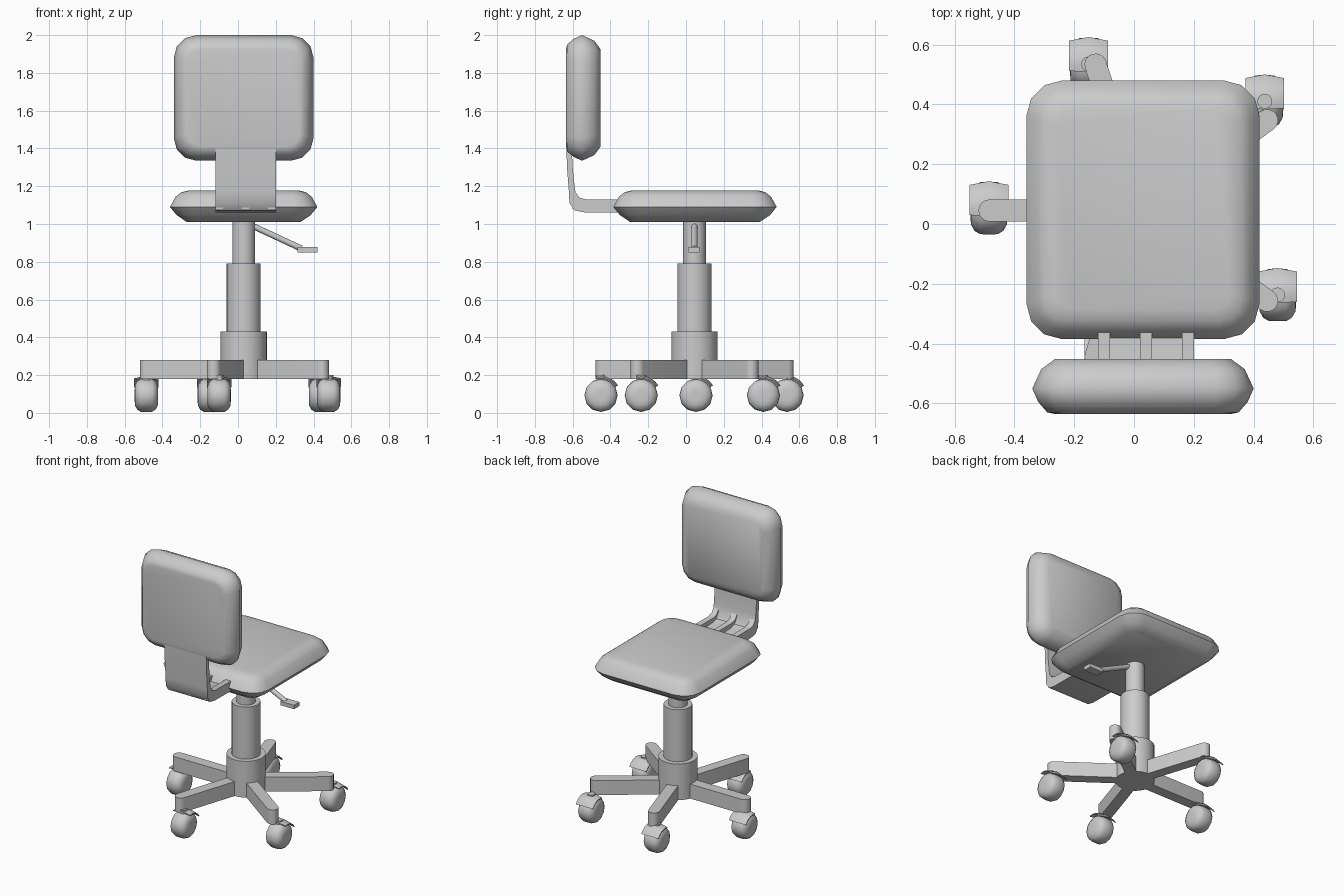
import bpy, bmesh
from math import sin, cos, pi, radians
from mathutils import Vector

if "Cube" in bpy.data.objects:
    bpy.data.objects.remove(bpy.data.objects["Cube"])

CX, CY = 0.03, 0.045          # column axis


def finish(name, bm, angle=40):
    bmesh.ops.recalc_face_normals(bm, faces=bm.faces[:])
    me = bpy.data.meshes.new(name)
    bm.to_mesh(me)
    bm.free()
    ob = bpy.data.objects.new(name, me)
    bpy.context.collection.objects.link(ob)
    bpy.ops.object.select_all(action='DESELECT')
    ob.select_set(True)
    bpy.context.view_layer.objects.active = ob
    bpy.ops.object.shade_smooth_by_angle(angle=radians(angle))
    return ob


def loft(name, rings, angle=40, closed=False):
    """Skin a list of equal-length point rings; cap the ends or join them."""
    bm = bmesh.new()
    vr = [[bm.verts.new(p) for p in r] for r in rings]
    n = len(vr[0])
    pairs = list(zip(vr, vr[1:])) + ([(vr[-1], vr[0])] if closed else [])
    for a, b in pairs:
        for i in range(n):
            j = (i + 1) % n
            bm.faces.new((a[i], a[j], b[j], b[i]))
    if not closed:
        bm.faces.new(vr[0])
        bm.faces.new(vr[-1])
    return finish(name, bm, angle)


def rounded_rect(x0, x1, y0, y1, r, seg=3):
    pts = []
    for k, (cx, cy) in enumerate(((x1-r, y1-r), (x0+r, y1-r), (x0+r, y0+r), (x1-r, y0+r))):
        for i in range(seg + 1):
            a = pi/2 * (k + i/seg)
            pts.append((cx + r*cos(a), cy + r*sin(a)))
    return pts


def cushion(name, box, layers, place):
    """Stack of inset rounded rectangles: layers are (inset, height)."""
    x0, x1, y0, y1 = box
    rings = []
    for d, h in layers:
        rr = rounded_rect(x0+d, x1-d, y0+d, y1-d, max(0.12 - d*0.7, 0.04))
        rings.append([place(u, v, h) for u, v in rr])
    return loft(name, rings, 60)


def tube(name, p0, p1, r, seg=32):
    p0, p1 = Vector(p0), Vector(p1)
    q = (p1 - p0).to_track_quat('Z', 'Y')
    return loft(name, [[p + q @ Vector((r*cos(2*pi*i/seg), r*sin(2*pi*i/seg), 0))
                        for i in range(seg)] for p in (p0, p1)])


def block(name, x0, x1, y0, y1, z0, z1):
    return loft(name, [[(x0, y0, z), (x1, y0, z), (x1, y1, z), (x0, y1, z)] for z in (z0, z1)])


# Seat and backrest cushions
cushion("seat", (-0.36, 0.42, -0.385, 0.48),
        [(0.09, 1.01), (0.035, 1.047), (0, 1.09), (0.03, 1.145), (0.06, 1.168), (0.10, 1.178)],
        lambda u, v, h: (u, v, h))
cushion("backrest", (-0.34, 0.40, 1.335, 2.0),
        [(0.075, -0.635), (0.05, -0.63), (0.02, -0.595), (0, -0.55),
         (0.03, -0.485), (0.075, -0.452)],
        lambda u, v, h: (u, h, v))

# L-shaped strap joining seat to backrest
outer = [(-0.633, 1.40), (-0.63, 1.30), (-0.62, 1.17), (-0.617, 1.11), (-0.59, 1.072),
         (-0.54, 1.062), (-0.30, 1.06)]
inner = [(-0.30, 1.095), (-0.52, 1.10), (-0.56, 1.112), (-0.582, 1.15),
         (-0.59, 1.20), (-0.60, 1.30), (-0.605, 1.40)]
loft("back_strap", [[(x, y, z) for y, z in outer + inner] for x in (-0.12, 0.20)])

# Stiffening ribs inside the strap bend
rib = [(-0.60, 1.19), (-0.565, 1.14), (-0.53, 1.13), (-0.34, 1.13), (-0.34, 1.08), (-0.60, 1.08)]
for i, x in enumerate((-0.12, 0.02, 0.16)):
    loft(f"strap_rib_{i}", [[(xx, y, z) for y, z in rib] for xx in (x, x + 0.04)])

# Telescopic column
for name, r, z0, z1 in (("base_hub", 0.123, 0.18, 0.43),
                        ("column_sleeve", 0.09, 0.43, 0.79),
                        ("column_piston", 0.06, 0.79, 1.03)):
    tube(name, (CX, CY, z0), (CX, CY, z1), r)

# Height lever with paddle
tube("lever_rod", (0.06, CY, 0.998), (0.335, CY, 0.87), 0.016, 12)
block("lever_paddle", 0.315, 0.42, 0.013, 0.072, 0.85, 0.877)


def arm(i, ang):
    w, reach = 0.037, 0.513
    prof = [(0, -w)] + [(reach + w*cos(a), w*sin(a))
                        for a in [pi*(k/8 - 0.5) for k in range(9)]] + [(0, w)]
    loft(f"base_arm_{i}", [[(CX + u*cos(ang) - v*sin(ang), CY + u*sin(ang) + v*cos(ang), z)
                            for u, v in prof] for z in (0.18, 0.28)])


def caster(i, x, y):
    z = 0.093
    # barrel-shaped wheel, turned around the x axis
    prof = [(-0.062, 0.03), (-0.06, 0.055), (-0.048, 0.076), (-0.03, 0.087), (0, 0.088),
            (0.03, 0.087), (0.048, 0.076), (0.06, 0.055), (0.062, 0.03)]
    loft(f"wheel_{i}", [[(x + dx, y + r*cos(2*pi*k/12), z + r*sin(2*pi*k/12))
                         for k in range(12)] for dx, r in prof], 50)
    # curved hood over the rear top of the wheel
    rings = []
    for k in range(6):
        a = radians(105 - 75*k/5)
        rings.append([(x + dx, y + r*cos(a), z + r*sin(a))
                      for dx, r in ((-0.065, 0.084), (-0.065, 0.09), (0, 0.104),
                                    (0.065, 0.09), (0.065, 0.084), (0, 0.096))])
    loft(f"wheel_hood_{i}", rings)
    tube(f"caster_stem_{i}", (x, y, 0.15), (x, y, 0.20), 0.025, 12)


# Five-star base with casters, all wheels facing the same way
wheels = [(-0.485, 0.053), (-0.10, -0.45), (0.48, -0.237), (0.437, 0.41), (-0.152, 0.535)]
for i, (x, y) in enumerate(wheels):
    arm(i, pi + i*2*pi/5)
    caster(i, x, y)
